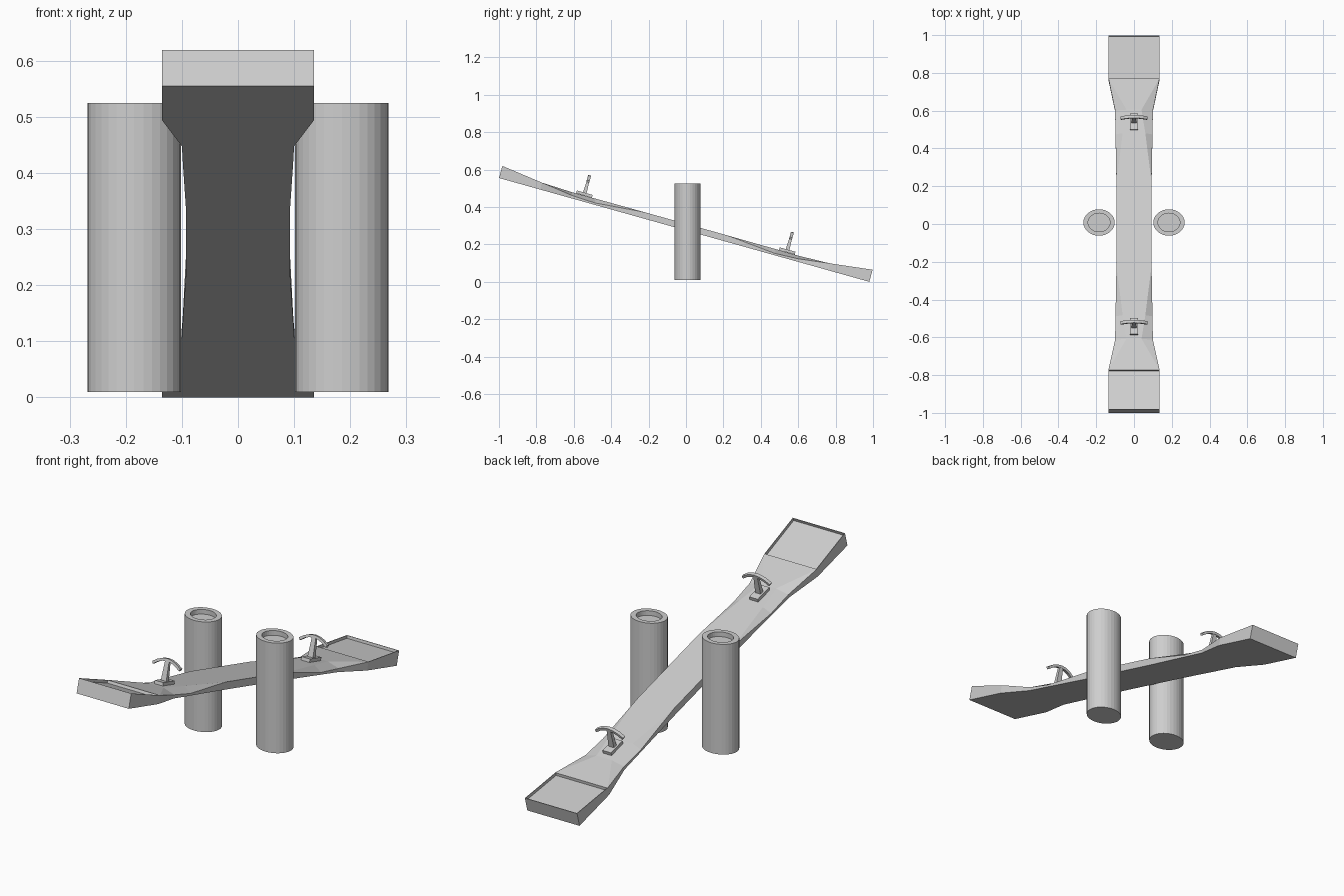
import bpy, bmesh, math
from mathutils import Matrix, Vector

cube = bpy.data.objects.get("Cube")
if cube:
    bpy.data.objects.remove(cube, do_unlink=True)

grey = bpy.data.materials.new("light_grey")
grey.use_nodes = True
colour = (0.62, 0.62, 0.62, 1)
grey.diffuse_color = colour
grey.node_tree.nodes["Principled BSDF"].inputs["Base Color"].default_value = colour

# Tilted frame of the plank: y runs along it, z is square to it
TILT = math.atan2(0.555, 1.98)
PLANK = Matrix.Translation((0, -0.01, 0.2775)) @ Matrix.Rotation(-TILT, 4, 'X')


def finish(name, bm, matrix=Matrix()):
    bmesh.ops.recalc_face_normals(bm, faces=bm.faces)
    mesh = bpy.data.meshes.new(name)
    bm.to_mesh(mesh)
    bm.free()
    mesh.materials.append(grey)
    obj = bpy.data.objects.new(name, mesh)
    obj.matrix_world = matrix
    bpy.context.collection.objects.link(obj)
    return obj


def loft(sections):
    """Skin a row of equal point loops and cap both ends."""
    bm = bmesh.new()
    rings = [[bm.verts.new(p) for p in s] for s in sections]
    n = len(rings[0])
    for a, b in zip(rings, rings[1:]):
        for i in range(n):
            j = (i + 1) % n
            bm.faces.new((a[i], a[j], b[j], b[i]))
    bm.faces.new(rings[0])
    bm.faces.new(rings[-1])
    bmesh.ops.remove_doubles(bm, verts=bm.verts, dist=1e-5)
    bmesh.ops.recalc_face_normals(bm, faces=bm.faces)
    return bm


def rect(hx, hy, z, y=0):
    return [(-hx, y - hy, z), (hx, y - hy, z), (hx, y + hy, z), (-hx, y + hy, z)]


def plank_section(y, half, side_h, top_half, top_h):
    return [(-half, y, 0), (half, y, 0), (half, y, side_h),
            (top_half, y, top_h), (-top_half, y, top_h), (-half, y, side_h)]


# Plank: wide seats, chamfered necks and a straight middle
half_profile = [
    (1.028, 0.135, 0.067, 0.135, 0.067),
    (0.80, 0.135, 0.038, 0.135, 0.038),
    (0.63, 0.10, 0.016, 0.04, 0.032),
    (0.50, 0.098, 0.010, 0.06, 0.033),
    (0.23, 0.093, 0.034, 0.093, 0.034),
]
front_half = [(-p[0], *p[1:]) for p in half_profile]
bm = loft([plank_section(*p) for p in front_half + half_profile[::-1]])

# Shallow seat recesses with a thin rim
seats = [f for f in bm.faces
         if f.normal.z > 0.5 and abs(f.calc_center_median().y) > 0.85]
bmesh.ops.inset_individual(bm, faces=seats, thickness=0.004)
bmesh.ops.inset_individual(bm, faces=seats, thickness=0.0005, depth=-0.013)
finish("plank", bm, PLANK)

# Handles: foot plate, post and drooping grip
for name, y in (("front", -0.565), ("back", 0.561)):
    finish(name + "_handle_plate",
           loft([rect(0.022, 0.044, z, y) for z in (0.033, 0.048)]), PLANK)
    finish(name + "_handle_post",
           loft([rect(0.014, 0.010, 0.047, y), rect(0.010, 0.006, 0.137, y)]), PLANK)
    grip = []
    for i in range(7):
        t = i / 3 - 1
        centre = Vector((0.07 * t, y, 0.139 - 0.028 * t * t))
        up = Vector((0.5 * t, 0, 1)).normalized() * 0.006
        depth = Vector((0, 0.008, 0))
        grip.append([centre - up - depth, centre + up - depth,
                     centre + up + depth, centre - up + depth])
    finish(name + "_handle_grip", loft(grip), PLANK)


# Oval pillars with a sunken top
def oval(scale, z):
    return [(0.083 * scale * math.cos(a), 0.07 * scale * math.sin(a), z)
            for a in (math.tau * i / 32 for i in range(32))]


for name, x in (("left", 0.185), ("right", -0.185)):
    bm = loft([oval(1, 0.01), oval(1, 0.525), oval(0.7, 0.525), oval(0.7, 0.503)])
    finish(name + "_pillar", bm, Matrix.Translation((x, 0.008, 0)))
